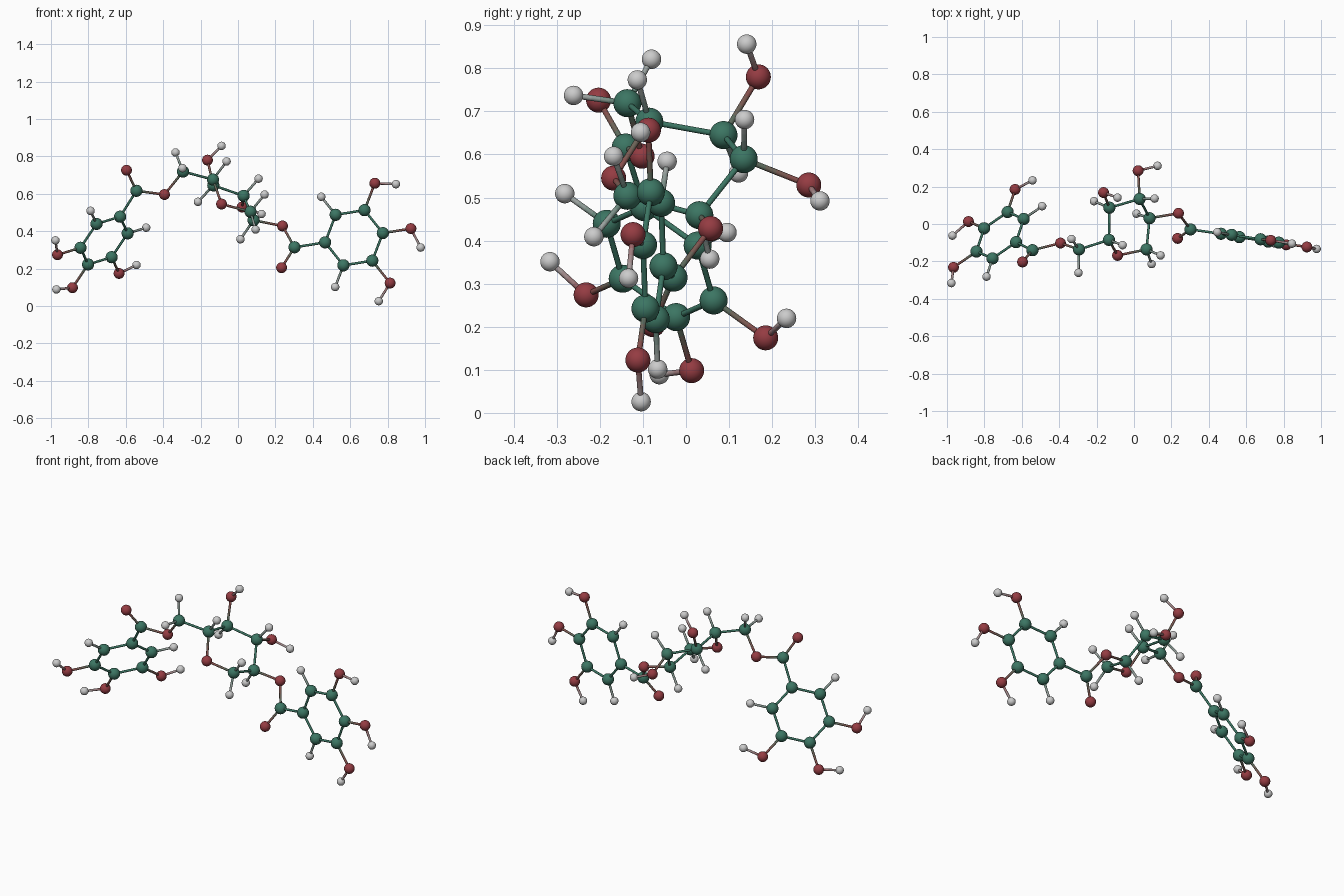
import bpy, bmesh
from math import cos, sin, radians
from mathutils import Vector

if "Cube" in bpy.data.objects:
    bpy.data.objects.remove(bpy.data.objects["Cube"])

COLOR = {"carbon": (0.045, 0.18, 0.125), "oxygen": (0.30, 0.045, 0.055),
         "hydrogen": (0.42, 0.42, 0.42)}
RADIUS = {"carbon": 0.0325, "oxygen": 0.0290, "hydrogen": 0.0225}
BOND_RADIUS, BOND_STEPS, BOND_SIDES = 0.0066, 6, 16
C, O, H = "carbon", "oxygen", "hydrogen"
atoms = []          # (element, position, group name)


def blend_material(a, b, t):
    """Material whose colour lies between two elements."""
    name = a if a == b else f"{a}_{b}_blend_{t:.2f}"
    mat = bpy.data.materials.get(name)
    if not mat:
        mat = bpy.data.materials.new(name)
        mat.diffuse_color = [p + (q - p) * t for p, q in zip(COLOR[a], COLOR[b])] + [1]
        mat.use_nodes = True
        mat.node_tree.nodes["Principled BSDF"].inputs["Base Color"].default_value = mat.diffuse_color
    return mat


def add(element, pos, group):
    atoms.append((element, Vector(pos), group))


def galloyl(group, centre, u, v):
    """Flat six-carbon ring with two hydrogens and three hydroxyls."""
    centre, u = Vector(centre), Vector(u).normalized()
    v = Vector(v)
    v = (v - u * v.dot(u)).normalized()

    def at(r, deg):
        return centre + r * (cos(radians(deg)) * u + sin(radians(deg)) * v)
    for k in range(6):
        add(C, at(0.158, 60 * k), group)
    for deg in (60, 300):
        add(H, at(0.282, deg), group)
    turn = {120: -17.3 if group == "left_ring" else 17.3, 180: 17.3, 240: 17.3}
    for deg, twist in turn.items():
        add(O, at(0.312, deg), group)
        add(H, at(0.365, deg + twist), group)


# two aromatic rings
galloyl("left_ring", (-0.716, -0.060, 0.350), (0.171, -0.074, 0.255), (0.338, 0.422, -0.096))
galloyl("right_ring", (0.620, -0.076, 0.365), (-0.305, 0.047, -0.049), (-0.091, 0.026, 0.541))

# ester links between the rings and the middle
for e, p in [(C, (-.543, -.140, .616)), (O, (-.596, -.203, .726)), (O, (-.393, -.102, .596)),
             (C, (-.294, -.136, .719)), (H, (-.334, -.080, .821)), (H, (-.297, -.261, .737))]:
    add(e, p, "left_link")
for e, p in [(O, (.238, .057, .428)), (C, (.302, -.029, .314)), (O, (.233, -.077, .205))]:
    add(e, p, "right_link")

# puckered middle ring with its hydrogens and hydroxyls
for e, p in [(O, (-.088, -.168, .545)), (C, (-.134, -.085, .676)), (C, (-.132, .087, .645)),
             (C, (.030, .134, .589)), (C, (.083, .031, .459)), (C, (.067, -.136, .504)),
             (O, (-.163, .168, .780)), (H, (-.088, .141, .856)),
             (O, (.022, .285, .529)), (H, (.126, .311, .492)),
             (H, (-.061, -.113, .773)), (H, (-.214, .122, .557)), (H, (.110, .136, .681)),
             (H, (.013, .055, .357)), (H, (.094, -.214, .409)), (H, (.142, -.168, .596))]:
    add(e, p, "middle_ring")


def finish(bm, name, mats):
    mesh = bpy.data.meshes.new(name)
    for f in bm.faces:
        f.smooth = True
    bm.to_mesh(mesh)
    bm.free()
    for m in mats:
        mesh.materials.append(m)
    obj = bpy.data.objects.new(name, mesh)
    bpy.context.collection.objects.link(obj)
    return obj


def atom_ball(element, pos, group):
    bm = bmesh.new()
    bmesh.ops.create_uvsphere(bm, u_segments=32, v_segments=16, radius=RADIUS[element])
    mats = [] if element == H else [blend_material(element, element, 0)]
    finish(bm, f"{group}_{element}", mats).location = pos


def bond_rod(a, b):
    """Thin rod fading from one atom's colour to the other's."""
    (ea, pa, group), (eb, pb, _) = a, b
    axis = pb - pa
    rot = axis.to_track_quat("Z", "Y")
    bm = bmesh.new()
    rings = []
    for i in range(BOND_STEPS + 1):
        ring = []
        for k in range(BOND_SIDES):
            ang = radians(360 * k / BOND_SIDES)
            ring.append(bm.verts.new((BOND_RADIUS * cos(ang), BOND_RADIUS * sin(ang),
                                      axis.length * i / BOND_STEPS)))
        rings.append(ring)
    for i in range(BOND_STEPS):
        for k in range(BOND_SIDES):
            n = (k + 1) % BOND_SIDES
            f = bm.faces.new((rings[i][k], rings[i][n], rings[i + 1][n], rings[i + 1][k]))
            f.material_index = i
    mats = [blend_material(ea, eb, (i + 0.5) / BOND_STEPS) for i in range(BOND_STEPS)]
    obj = finish(bm, f"{group}_bond", mats)
    obj.rotation_mode = "QUATERNION"
    obj.rotation_quaternion = rot
    obj.location = pa


# balls, and rods between every pair of neighbours
for atom in atoms:
    atom_ball(*atom)
for i, a in enumerate(atoms):
    for b in atoms[i + 1:]:
        limit = 0.15 if H in (a[0], b[0]) else 0.188
        if not (a[0] == b[0] == H) and (a[1] - b[1]).length < limit:
            bond_rod(a, b)
